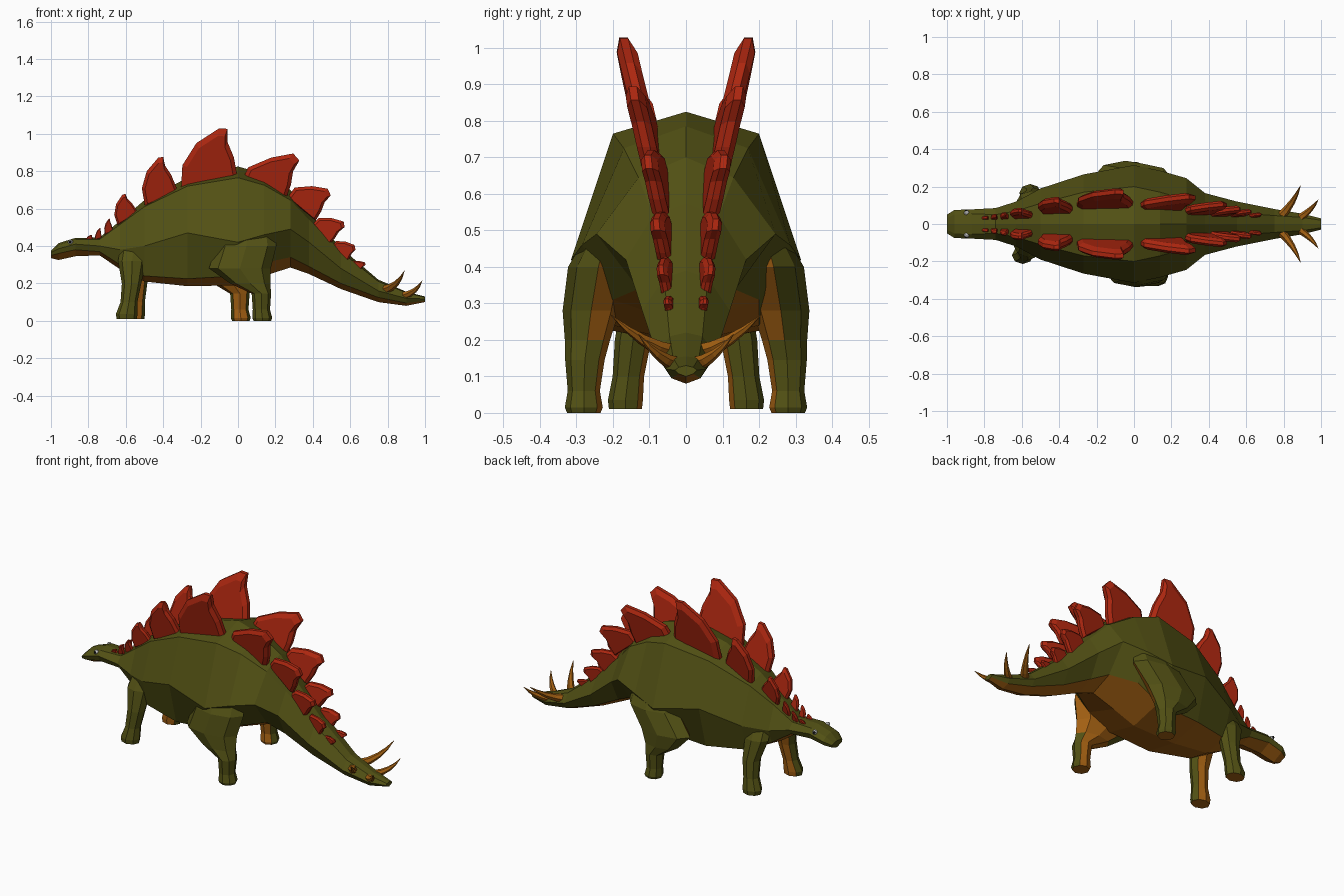
import bpy, bmesh, math
from mathutils import Vector


def material(name, rgb):
    m = bpy.data.materials.new(name)
    m.diffuse_color = (*rgb, 1)
    return m


OLIVE = material("olive skin", (0.085, 0.082, 0.007))
ORANGE = material("orange underside", (0.36, 0.115, 0.006))
RED = material("red plate", (0.42, 0.020, 0.005))
WHITE = material("eye white", (0.8, 0.8, 0.8))
BLACK = material("pupil black", (0.01, 0.01, 0.01))


def loft(name, rings, mats, pick=None, under=()):
    """Skin closed rings and cap the ends; second material by strip index or by normal."""
    bm = bmesh.new()
    rows = [[bm.verts.new(p) for p in ring] for ring in rings]
    n = len(rows[0])
    for a, b in zip(rows, rows[1:]):
        for i in range(n):
            f = bm.faces.new((a[i], a[(i + 1) % n], b[(i + 1) % n], b[i]))
            f.material_index = int(i in under)
    bm.faces.new(rows[0])
    bm.faces.new(rows[-1])
    bmesh.ops.recalc_face_normals(bm, faces=bm.faces)
    bm.normal_update()
    if pick:
        for f in bm.faces:
            f.material_index = pick(f)
    me = bpy.data.meshes.new(name)
    bm.to_mesh(me)
    bm.free()
    for m in mats:
        me.materials.append(m)
    ob = bpy.data.objects.new(name, me)
    bpy.context.collection.objects.link(ob)
    return ob


# Body, head and tail: x, top z, shoulder y z, flank y z, lower y z, bottom z
SECTIONS = [
    (-1.0, .375, .03, .37, .05, .365, .045, .35, .335),
    (-.96, .415, .05, .405, .075, .385, .065, .36, .325),
    (-.87, .443, .055, .435, .078, .41, .07, .38, .345),
    (-.74, .445, .05, .435, .085, .40, .065, .37, .35),
    (-.63, .535, .07, .515, .12, .38, .09, .30, .275),
    (-.50, .645, .11, .61, .19, .40, .14, .24, .21),
    (-.27, .765, .17, .72, .265, .47, .20, .225, .185),
    (.00, .825, .20, .765, .315, .42, .20, .24, .19),
    (.14, .785, .17, .725, .285, .46, .20, .31, .24),
    (.28, .70, .13, .645, .245, .49, .13, .34, .285),
    (.38, .575, .09, .54, .165, .42, .10, .29, .25),
    (.55, .39, .06, .37, .12, .28, .08, .20, .17),
    (.75, .22, .045, .21, .08, .16, .06, .125, .10),
    (.90, .155, .035, .15, .055, .12, .04, .095, .08),
    (1.0, .13, .02, .125, .03, .117, .02, .107, .10),
]
rings = []
for x, zt, ys, zs, ym, zm, yl, zl, zb in SECTIONS:
    half = [(ys, zs), (ym, zm), (yl, zl)]
    rings.append([(x, 0, zt)] + [(x, y, z) for y, z in half] + [(x, 0, zb)]
                 + [(x, -y, z) for y, z in reversed(half)])
loft("body", rings, [OLIVE, ORANGE], under=(3, 4))


# Legs: rings of centre x y z and radii; far side legs stride by a shift in x
HIND = [(.04, .20, .56, .14, .03), (.045, .24, .40, .16, .083), (.01, .26, .28, .165, .078),
        (.065, .27, .20, .108, .062), (.125, .277, .145, .052, .054), (.125, .28, .06, .046, .044),
        (.13, .28, .015, .053, .052), (.13, .28, 0, .047, .046)]
FORE = [(-.55, .06, .44, .07, .05), (-.565, .12, .32, .075, .055), (-.565, .145, .20, .052, .05),
        (-.578, .158, .10, .045, .043), (-.59, .166, .035, .058, .048), (-.59, .166, .01, .054, .045)]


def leg(name, spec, side, shift):
    rings = []
    for x, y, z, rx, ry in spec:
        cx = x + shift * min(1, max(0, (.40 - z) / .25))
        rings.append([(cx + rx * math.cos(k * math.pi / 4),
                       side * y + ry * math.sin(k * math.pi / 4), z) for k in range(8)])
    loft(name, rings, [OLIVE, ORANGE],
         lambda f: int(f.normal.y * side < -.5 or f.normal.z < -.8))


leg("hind_leg_near", HIND, -1, 0)
leg("hind_leg_far", HIND, 1, -.115)
leg("front_leg_near", FORE, -1, -.005)
leg("front_leg_far", FORE, 1, .035)

# Back plates: base start x z, base end x z, height vector x z, base y, half thickness
NECK_OUTLINE = [(0, -.25), (.06, .3), (.33, .74), (.74, 1), (.88, .97), (.86, .7), (.95, .35), (1, -.25)]
TAIL_OUTLINE = [(0, -.2), (.03, .25), (.42, .7), (.83, 1), (1.0, .88), (.95, .55), (1, .2), (1, -.2)]
PLATES = [
    (-.815, .430, -.775, .430, .00, .03, .03, .008),
    (-.765, .445, -.730, .455, .00, .045, .035, .010),
    (-.715, .475, -.670, .495, -.01, .055, .04, .012),
    (-.655, .535, -.545, .60, -.045, .09, .05, .018),
    (-.51, .655, -.33, .725, -.05, .165, .085, .026),
    (-.31, .755, .00, .79, -.02, .248, .112, .028),
    (.03, .775, .27, .69, .066, .190, .10, .027),
    (.28, .685, .43, .56, .075, .125, .075, .023),
    (.41, .53, .50, .42, .08, .092, .06, .020),
    (.51, .41, .58, .31, .055, .078, .05, .015),
    (.60, .31, .645, .26, .042, .044, .042, .011),
]


def plate(name, spec, side, outline):
    ax, az, bx, bz, hx, hz, y, t = spec
    rings = []
    for off, s in ((-t, .84), (-t * .4, 1), (t * .4, 1), (t, .84)):
        ring = []
        for u, v in outline:
            u, v = .55 + (u - .55) * s, v * s
            ring.append((ax + u * (bx - ax) + v * hx,
                         side * (y + .24 * v * hz + off),
                         az + u * (bz - az) + v * hz))
        rings.append(ring)
    loft(name, rings, [RED])


# Tail spikes: tapering curved tubes through base, middle and tip
def spike(name, base, mid, tip, r, side):
    base, mid, tip = (Vector((p[0], side * p[1], p[2])) for p in (base, mid, tip))
    d = (tip - base).normalized()
    a = d.cross(Vector((0, 0, 1))).normalized()
    b = a.cross(d)
    rings = []
    for k in range(5):
        t = k / 4
        c = base * (1 - t) ** 2 + mid * (2 * t * (1 - t)) + tip * t * t
        w = r * (1 - t) ** .8 + .001
        rings.append([c + w * (a * math.cos(q * math.pi / 3) + b * math.sin(q * math.pi / 3))
                      for q in range(6)])
    loft(name, rings, [ORANGE])


def ball(name, loc, r, mat):
    bpy.ops.mesh.primitive_ico_sphere_add(subdivisions=2, radius=r, location=loc)
    ob = bpy.context.object
    ob.name = name
    ob.data.materials.append(mat)


for side, tag in ((-1, "near"), (1, "far")):
    for i, spec in enumerate(PLATES):
        plate(f"back_plate_{tag}_{i + 1}", spec, side, TAIL_OUTLINE if i > 5 else NECK_OUTLINE)
    spike(f"tail_spike_front_{tag}", (.78, .035, .165), (.86, .12, .185), (.89, .205, .268), .025, side)
    spike(f"tail_spike_rear_{tag}", (.885, .03, .135), (.955, .08, .15), (.985, .13, .215), .021, side)
    # Eyes
    ball(f"eye_{tag}", (-.895, side * .06, .42), .014, WHITE)
    ball(f"pupil_{tag}", (-.897, side * .069, .422), .008, BLACK)
